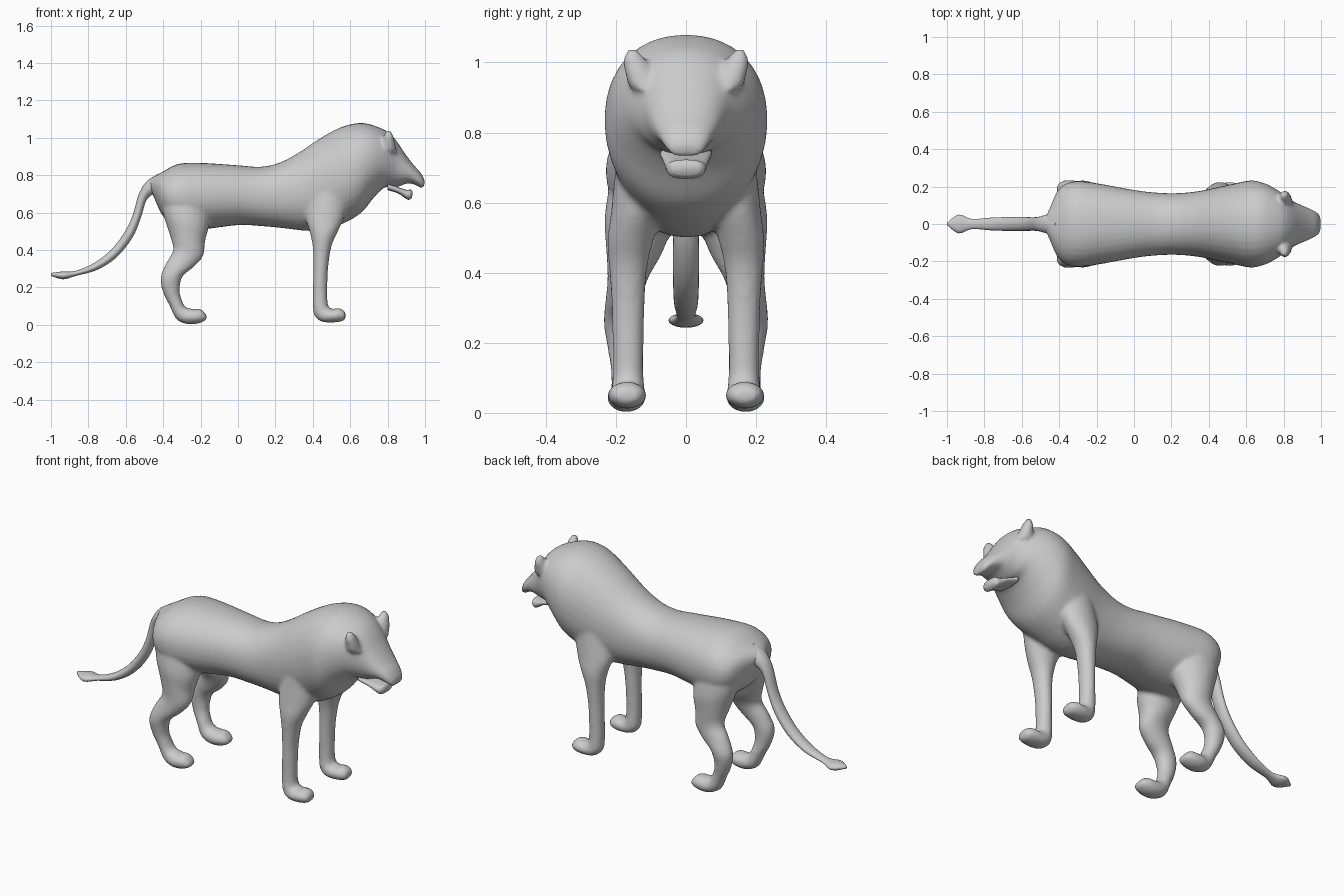
import bpy, bmesh, math
from mathutils import Vector


def catmull(rings, steps):
    """Smoothly interpolate a list of ring tuples."""
    out = []
    for i in range(len(rings) - 1):
        p0, p1 = rings[max(i - 1, 0)], rings[i]
        p2, p3 = rings[i + 1], rings[min(i + 2, len(rings) - 1)]
        for s in range(steps):
            t = s / steps
            out.append([0.5 * (2 * b + (c - a) * t + (2 * a - 5 * b + 4 * c - d) * t * t
                               + (3 * b - a - 3 * c + d) * t ** 3)
                        for a, b, c, d in zip(p0, p1, p2, p3)])
    return out + [list(rings[-1])]


def loft(bm, rings, side=1, power=1.0, sides=20, steps=4):
    """Ring = (x, z of one outline point, x, z of the opposite one, centre y, half width)."""
    loops = []
    for ax, az, bx, bz, y, w in catmull(rings, steps):
        a, b = Vector((ax, 0, az)), Vector((bx, 0, bz))
        mid, half = (a + b) / 2, (a - b) / 2
        loop = []
        for k in range(sides):
            t = 2 * math.pi * k / sides
            c, s = (math.copysign(abs(f) ** power, f) for f in (math.cos(t), math.sin(t)))
            loop.append(bm.verts.new(mid + half * c + Vector((0, side * (y + w * s), 0))))
        loops.append(loop)
    faces = [bm.faces.new(loops[0]), bm.faces.new(loops[-1])]
    for l0, l1 in zip(loops, loops[1:]):
        for k in range(sides):
            n = (k + 1) % sides
            faces.append(bm.faces.new((l0[k], l0[n], l1[n], l1[k])))
    bmesh.ops.recalc_face_normals(bm, faces=faces)


def finish(bm, name):
    mesh = bpy.data.meshes.new(name)
    bm.to_mesh(mesh)
    bm.free()
    mesh.polygons.foreach_set("use_smooth", [True] * len(mesh.polygons))
    obj = bpy.data.objects.new(name, mesh)
    bpy.context.collection.objects.link(obj)
    return obj


# torso, mane and upper head: top outline / bottom outline
torso = [(-.485, .765, -.465, .72, 0, .025), (-.455, .79, -.44, .66, 0, .09),
         (-.40, .82, -.40, .58, 0, .19), (-.32, .86, -.32, .52, 0, .228),
         (-.20, .866, -.20, .51, 0, .218), (0, .853, 0, .533, 0, .182),
         (.12, .845, .12, .528, 0, .168), (.22, .866, .24, .517, 0, .165),
         (.32, .918, .36, .503, 0, .175), (.42, .985, .46, .505, 0, .195),
         (.52, 1.043, .57, .545, 0, .218), (.60, 1.072, .66, .60, 0, .233),
         (.68, 1.078, .73, .685, 0, .215), (.76, 1.053, .785, .735, 0, .178),
         (.81, 1.025, .825, .735, 0, .145), (.85, .98, .85, .737, 0, .122),
         (.89, .92, .875, .745, 0, .107), (.935, .86, .91, .757, 0, .09),
         (.975, .815, .955, .745, 0, .07), (.997, .775, .983, .728, 0, .052),
         (1.0, .762, .992, .738, 0, .035)]

# legs: rear outline / front outline
front_leg = [(.38, .70, .60, .72, .12, .08), (.365, .57, .57, .58, .142, .072),
             (.385, .49, .535, .50, .158, .066), (.40, .41, .50, .42, .165, .055),
             (.402, .30, .482, .30, .165, .047), (.40, .18, .478, .18, .165, .044),
             (.40, .10, .48, .115, .165, .044), (.408, .05, .49, .09, .165, .047),
             (.445, .017, .51, .085, .167, .054), (.51, .012, .54, .09, .168, .056),
             (.56, .02, .563, .08, .168, .045), (.575, .035, .575, .065, .168, .028)]
hind_leg = [(-.42, .71, -.17, .69, .12, .09), (-.40, .59, -.155, .54, .132, .10),
            (-.365, .48, -.175, .45, .146, .082), (-.347, .40, -.185, .37, .166, .058),
            (-.385, .33, -.235, .31, .178, .052), (-.415, .25, -.295, .26, .185, .05),
            (-.40, .17, -.312, .19, .18, .043), (-.365, .10, -.303, .14, .172, .043),
            (-.33, .03, -.28, .095, .168, .047), (-.27, .003, -.235, .085, .17, .055),
            (-.205, .008, -.20, .085, .17, .05), (-.165, .03, -.168, .052, .17, .032)]

# ears
ear = [(.76, .95, .85, .92, .115, .05), (.775, .995, .838, .98, .14, .038),
       (.785, 1.025, .828, 1.015, .15, .026), (.795, 1.042, .815, 1.038, .155, .01)]

# body parts fused into one smooth skin
bm = bmesh.new()
loft(bm, torso, sides=32, power=.93)
for side in (1, -1):
    for part in (front_leg, hind_leg, ear):
        loft(bm, part, side)
body = finish(bm, "body")
remesh = body.modifiers.new("fuse", 'REMESH')
remesh.mode = 'VOXEL'
remesh.voxel_size = .011
remesh.use_smooth_shade = True
smooth = body.modifiers.new("blend", 'SMOOTH')
smooth.factor = .5
smooth.iterations = 5

# lower jaw
bm = bmesh.new()
loft(bm, [(.80, .76, .80, .72, 0, .075), (.86, .735, .855, .703, 0, .065),
          (.90, .722, .89, .68, 0, .058), (.925, .722, .912, .668, 0, .053),
          (.934, .708, .93, .678, 0, .038)], power=.75)
finish(bm, "lower_jaw")

# tail with flared tip
bm = bmesh.new()
loft(bm, [(-.42, .81, -.40, .72, 0, .06), (-.485, .77, -.45, .70, 0, .05),
          (-.53, .70, -.49, .665, 0, .038), (-.565, .58, -.52, .57, 0, .036),
          (-.61, .49, -.565, .465, 0, .037), (-.68, .40, -.65, .36, 0, .037),
          (-.77, .33, -.755, .293, 0, .034), (-.87, .288, -.865, .262, 0, .027),
          (-.94, .285, -.935, .243, 0, .05), (-1.0, .277, -1.0, .262, 0, .006)])
finish(bm, "tail")
